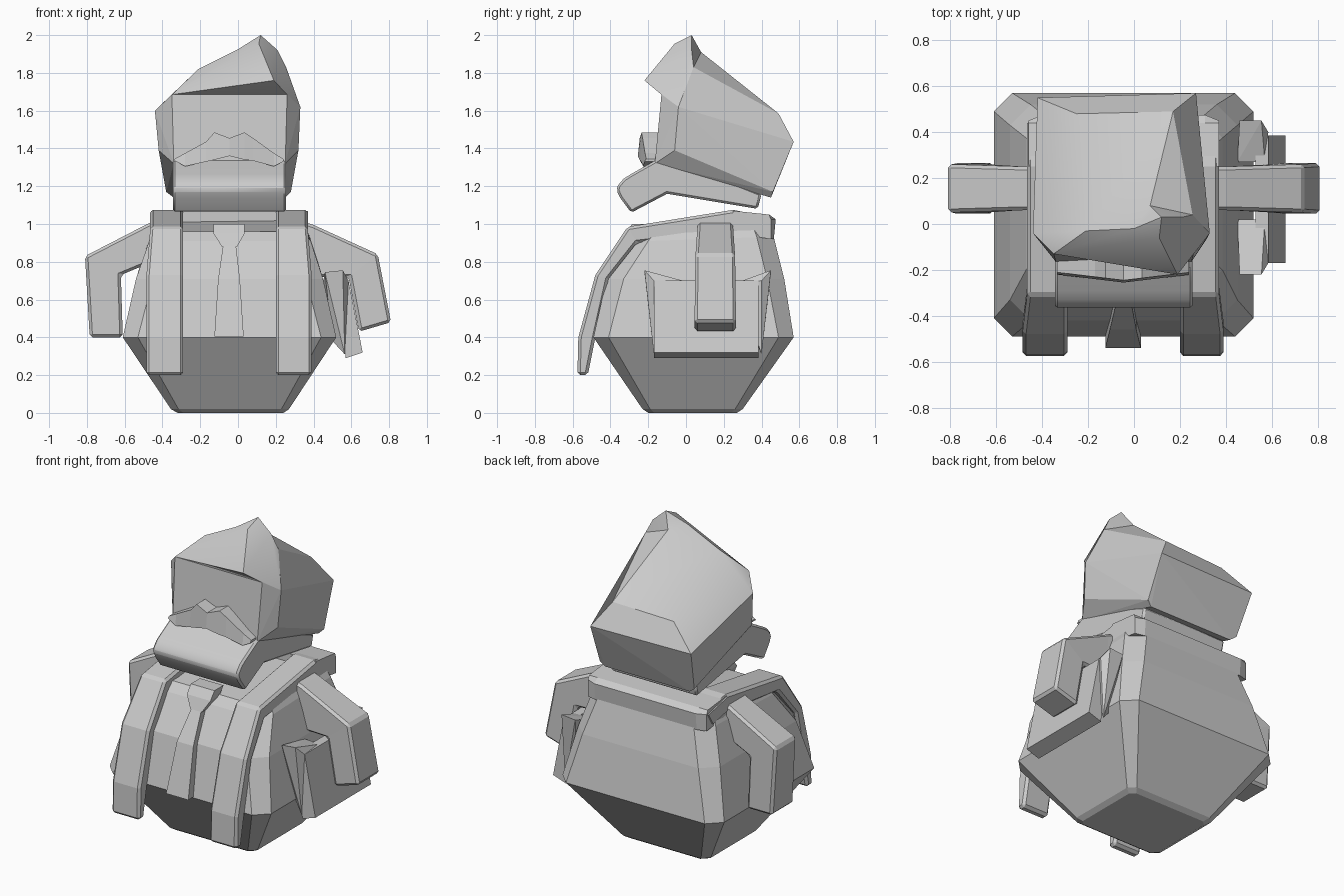
import bpy, bmesh, math

cube = bpy.data.objects.get("Cube")
if cube:
    bpy.data.objects.remove(cube, do_unlink=True)

grey = bpy.data.materials.new("plain grey")
grey.use_nodes = True
grey.diffuse_color = (0.6, 0.6, 0.6, 1)
grey.node_tree.nodes["Principled BSDF"].inputs["Base Color"].default_value = (0.6, 0.6, 0.6, 1)


def finish(name, bm, bevel=0, smooth=0):
    bmesh.ops.recalc_face_normals(bm, faces=bm.faces)
    mesh = bpy.data.meshes.new(name)
    bm.to_mesh(mesh)
    bm.free()
    mesh.materials.append(grey)
    ob = bpy.data.objects.new(name, mesh)
    bpy.context.collection.objects.link(ob)
    if bevel:
        mod = ob.modifiers.new("Bevel", "BEVEL")
        mod.width, mod.segments = bevel, 1
        mod.limit_method, mod.angle_limit = "ANGLE", math.radians(40)
    if smooth:
        bpy.ops.object.select_all(action="DESELECT")
        ob.select_set(True)
        bpy.context.view_layer.objects.active = ob
        bpy.ops.object.shade_smooth_by_angle(angle=math.radians(smooth))
    return ob


def loft(name, rings, **kw):
    """Skin a row of equal rings and cap both ends."""
    bm = bmesh.new()
    loops = [[bm.verts.new(p) for p in r] for r in rings]
    n = len(loops[0])
    for a, b in zip(loops, loops[1:]):
        for i in range(n):
            j = (i + 1) % n
            bm.faces.new((a[i], a[j], b[j], b[i]))
    bm.faces.new(loops[0][::-1])
    bm.faces.new(loops[-1])
    return finish(name, bm, **kw)


def hull(name, points, **kw):
    bm = bmesh.new()
    for p in points:
        bm.verts.new(p)
    res = bmesh.ops.convex_hull(bm, input=bm.verts)
    bmesh.ops.delete(bm, geom=[v for v in bm.verts if not v.link_faces], context="VERTS")
    bmesh.ops.dissolve_limit(bm, angle_limit=0.02, verts=bm.verts, edges=bm.edges)
    return finish(name, bm, **kw)


# Body: chamfered square rings; each row is x0, x1, y0, y1, chamfer, z front, z back
def body_ring(x0, x1, y0, y1, c, zf, zb):
    return [(x0 + c, y0, zf), (x1 - c, y0, zf), (x1, y0 + c, zf), (x1, y1 - c, zb),
            (x1 - c, y1, zb), (x0 + c, y1, zb), (x0, y1 - c, zb), (x0, y0 + c, zf)]


loft("body", [body_ring(*r) for r in (
    (-0.32, 0.24, -0.20, 0.27, 0.03, 0, 0),
    (-0.355, 0.27, -0.23, 0.30, 0.04, 0.02, 0.02),
    (-0.61, 0.52, -0.49, 0.57, 0.08, 0.40, 0.40),
    (-0.54, 0.45, -0.42, 0.52, 0.09, 0.71, 0.71),
    (-0.47, 0.385, -0.29, 0.465, 0.09, 0.91, 0.93),
    (-0.43, 0.345, -0.24, 0.42, 0.08, 0.96, 1.03))])

# Scarf: two hanging straps; rows are outer y, z and inner y, z
strap = [(-0.575, 0.20, -0.52, 0.20), (-0.57, 0.40, -0.48, 0.40), (-0.48, 0.73, -0.41, 0.71),
         (-0.31, 0.985, -0.26, 0.90), (0.25, 1.075, 0.25, 0.96), (0.46, 1.03, 0.40, 0.93)]
for name, xs in (("right_scarf_strap", (-0.485, -0.29)), ("left_scarf_strap", (0.20, 0.39))):
    rings = []
    for i, (yo, zo, yi, zi) in enumerate(strap):
        k = 0.02 if i > 2 else 0
        a, b = (xs[0] + k, xs[1]) if xs[0] < 0 else (xs[0], xs[1] - k)
        rings.append([(a, yo, zo), (b, yo, zo), (b, yi, zi), (a, yi, zi)])
    loft(name, rings, bevel=0.015)

# Scarf band across the back of the neck
back = [(0.25, 1.07), (0.44, 1.05), (0.475, 1.025), (0.465, 0.92), (0.25, 0.95)]
loft("scarf_collar", [[(x, y if abs(x + 0.045) < 0.4 else min(y, 0.45), z) for y, z in back]
                      for x in (-0.46, -0.40, 0.31, 0.37)])

# Tie: rows are z, front y, x0, x1
tie = [(0.405, -0.54, -0.125, 0.03), (0.71, -0.46, -0.105, 0.01), (0.88, -0.355, -0.08, -0.01)]
knot = [(0.88, -0.355, -0.085, -0.005), (0.95, -0.325, -0.13, 0.035), (1.00, -0.285, -0.13, 0.035)]
for name, rows in (("tie_blade", tie), ("tie_knot", knot)):
    loft(name, [[(a, y, z), (b, y, z), (b, y + 0.09, z), (a, y + 0.09, z)] for z, y, a, b in rows])

# Arms: rows are outer x, z, inner x, z, y0, y1
arms = {
    "left_arm": [(0.30, 1.03, 0.38, 0.70, 0.06, 0.25), (0.40, 0.995, 0.42, 0.72, 0.06, 0.25),
                 (0.74, 0.84, 0.585, 0.72, 0.05, 0.26), (0.81, 0.48, 0.64, 0.43, 0.045, 0.265)],
    "right_arm": [(-0.38, 1.05, -0.44, 0.75, 0.06, 0.25), (-0.48, 1.0, -0.50, 0.78, 0.06, 0.25),
                  (-0.81, 0.83, -0.62, 0.73, 0.05, 0.26), (-0.785, 0.40, -0.61, 0.40, 0.045, 0.265)],
}
for name, rows in arms.items():
    loft(name, [[(xo, a, zo), (xo, b, zo), (xi, b, zi), (xi, a, zi)]
                for xo, zo, xi, zi, a, b in rows], bevel=0.015)

# Hanging pouch on the left side, with a flared flap at each end
pouch = [(0.57, 0.29), (0.66, 0.32), (0.585, 0.70), (0.53, 0.70)]
loft("side_pouch", [[(x, y, z) for x, z in pouch] for y in (-0.17, 0.385)])
for name, end, mid, side in (("front_flap", -0.22, 0.02, 1), ("back_flap", 0.45, 0.27, -1)):
    near = end + 0.05 * side
    hull(name, [(0.46, end, 0.745), (0.555, end, 0.755), (0.585, near, 0.70), (0.45, mid, 0.69),
                (0.57, mid, 0.69), (0.565, near, 0.31), (0.50, near + 0.03 * side, 0.38)])

# Head block: slanted box with a chamfered lower edge
brow = [(-0.35, -0.13, 1.685), (0.26, -0.13, 1.685)]
rim = [(-0.44, -0.04, 1.60), (-0.42, 0.55, 1.435), (0.27, 0.57, 1.435), (0.33, -0.04, 1.62)]
hull("head", brow + rim + [
    (-0.34, -0.165, 1.32), (0.25, -0.165, 1.32),
    (-0.42, -0.06, 1.39), (0.32, -0.06, 1.39), (-0.38, 0.46, 1.17), (0.28, 0.46, 1.17),
    (-0.35, -0.11, 1.34), (0.26, -0.11, 1.34), (-0.34, 0.45, 1.14), (0.25, 0.45, 1.14)])

# Jaw: side profile with a rounded chin
jaw = [(-0.13, 1.355), (-0.29, 1.265), (-0.33, 1.24), (-0.36, 1.205), (-0.368, 1.18),
       (-0.35, 1.14), (-0.29, 1.06), (-0.10, 1.16), (0.38, 1.08), (0.40, 1.16), (0.1, 1.28)]
loft("jaw", [[(x, y, z) for y, z in jaw] for x in (-0.345, 0.255)], bevel=0.012, smooth=32)

# Moustache: zigzag outline, bulging forward in the middle; rows are x, lower z, upper z
rows = [(-0.335, 1.335, 1.345), (-0.28, 1.305, 1.375), (-0.17, 1.33, 1.435), (-0.125, 1.34, 1.485),
        (-0.045, 1.36, 1.455), (0.035, 1.34, 1.485), (0.08, 1.335, 1.455), (0.19, 1.305, 1.375),
        (0.24, 1.33, 1.345)]
loft("moustache", [[(x, -0.255 + 0.12 * abs(x + 0.045), lo), (x, -0.245 + 0.12 * abs(x + 0.045), hi),
                    (x, -0.14, hi), (x, -0.14, lo)] for x, lo, hi in rows])

# Hat: brim, sloping crown and a bent tip
hat = [brow[0], rim[0], rim[1], rim[2], rim[3], (0.19, -0.22, 1.76),
       (-0.21, -0.03, 1.82), (0.0, -0.02, 1.925), (0.12, 0.03, 2.0), (0.21, 0.03, 1.92),
       (0.255, 0.04, 1.83), (-0.25, 0.48, 1.57), (0.17, 0.49, 1.585), (0.07, 0.08, 1.91),
       (0.11, -0.06, 1.955), brow[1]]
faces = [(0, 5, 14), (0, 14, 7), (0, 7, 6), (14, 8, 7), (5, 9, 14), (14, 9, 8), (5, 4, 9), (4, 10, 9),
         (0, 6, 1), (1, 6, 11, 2), (2, 11, 12, 3), (3, 12, 10, 4), (6, 7, 13), (7, 8, 13), (8, 9, 13),
         (9, 10, 13), (6, 13, 12, 11), (13, 10, 12), (0, 15, 5), (15, 4, 5), (0, 1, 2, 3, 4, 15)]
bm = bmesh.new()
vs = [bm.verts.new(p) for p in hat]
for f in faces:
    bm.faces.new([vs[i] for i in f])
finish("hat", bm, smooth=30)
